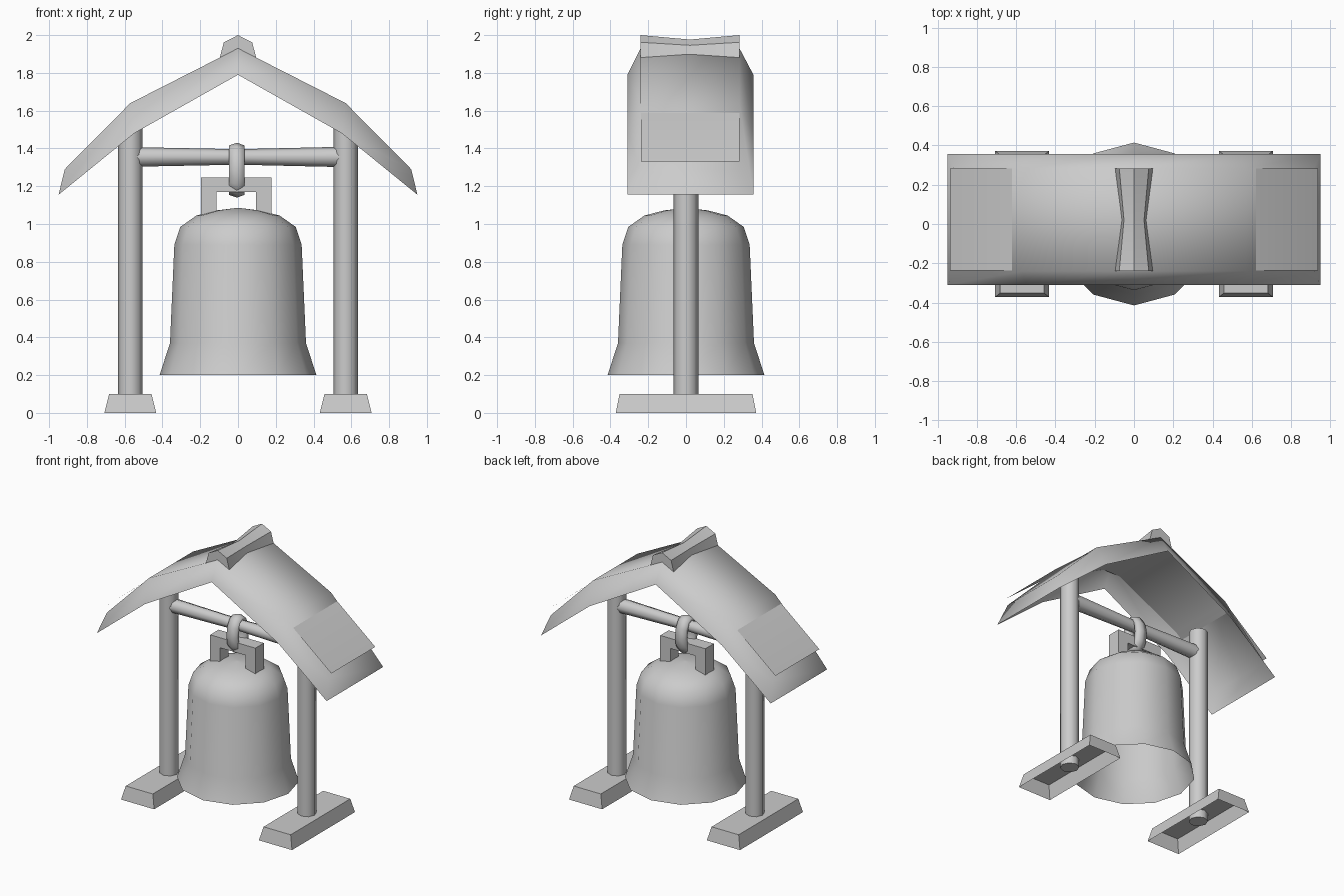
import bpy, math

cube = bpy.data.objects.get("Cube")
if cube:
    bpy.data.objects.remove(cube, do_unlink=True)

grey = bpy.data.materials.new("plain_grey")
grey.use_nodes = True
TONE = (0.6, 0.6, 0.6, 1)
grey.diffuse_color = TONE
grey.node_tree.nodes["Principled BSDF"].inputs["Base Color"].default_value = TONE


def make(name, verts, faces, angle=0):
    """Mesh object; edges sharper than the angle (degrees) stay crisp."""
    mesh = bpy.data.meshes.new(name)
    mesh.from_pydata(verts, [], faces)
    mesh.validate()
    mesh.materials.append(grey)
    obj = bpy.data.objects.new(name, mesh)
    bpy.context.collection.objects.link(obj)
    if angle:
        mesh.shade_smooth()
        mesh.set_sharp_from_angle(angle=math.radians(angle))
    return obj


def loft(name, rings, angle=0, closed=True, start=True, end=True, loop=False):
    """Skin a list of equal-length rings, with optional end caps."""
    n, m = len(rings[0]), len(rings)
    verts = [p for r in rings for p in r]
    faces = []
    for i in range(m if loop else m - 1):
        for j in range(n if closed else n - 1):
            a, b, k, l = i * n, (i + 1) % m * n, j, (j + 1) % n
            faces.append((a + k, a + l, b + l, b + k))
    if start and closed and not loop:
        faces.append(tuple(reversed(range(n))))
    if end and closed and not loop:
        faces.append(tuple(range((m - 1) * n, m * n)))
    return make(name, verts, faces, angle)


def circle(r, z, n, x=0, phase=0):
    return [(x + r * math.cos(math.tau * i / n + phase),
             r * math.sin(math.tau * i / n + phase), z) for i in range(n)]


def rect(x, hx, hy, z):
    return [(x - hx, -hy, z), (x + hx, -hy, z), (x + hx, hy, z), (x - hx, hy, z)]


def mirrored(half):
    """Profile listed from the centre outwards, completed on the -x side."""
    return [(-x, z) for x, z in reversed(half[1:])] + half


# Feet (hollow below) and posts
for side, label in ((1, "left"), (-1, "right")):
    x = side * 0.57
    loft(label + "_foot", [rect(x, 0.137, 0.372, 0), rect(x, 0.112, 0.352, 0.1)], start=False)
    loft(label + "_post", [circle(0.065, 0.04, 8, x), circle(0.065, 1.52, 8, x)], 50)

# Crossbeam, slightly waisted
beam = [[(x, r * math.cos(math.tau * i / 8), 1.355 + r * math.sin(math.tau * i / 8))
         for i in range(8)] for x, r in ((-0.56, 0.052), (0, 0.041), (0.56, 0.054))]
loft("crossbeam", beam, 50)

# Bell, hollow below, with a shallow pointed crown
profile = [(0.415, 0.2), (0.36, 0.37), (0.337, 0.89), (0.305, 0.985),
           (0.22, 1.045), (0.115, 1.072), (0.005, 1.085)]
loft("bell", [circle(r, z, 12, phase=math.pi / 2) for r, z in profile], 45, start=False)

# Bell handle: a squared arch
arch = [(-0.195, 1.04), (-0.195, 1.245), (0.178, 1.245), (0.178, 1.04),
        (0.095, 1.04), (0.095, 1.17), (-0.113, 1.17), (-0.113, 1.04)]
loft("bell_handle", [[(x, y, z) for x, z in arch] for y in (0.05, -0.05)])

# Hanging ring around the beam and the handle
rings = []
for i in range(12):
    a = math.tau * i / 12
    ring = []
    for j in range(6):
        b = math.tau * j / 6
        d = 0.028 * math.cos(b)
        ring.append((-0.006 + 0.048 * math.sin(b), 0.005 + (0.06 + d) * math.cos(a),
                     1.285 + (0.117 + d) * math.sin(a)))
    rings.append(ring)
loft("hanging_ring", rings, 75, loop=True)

# Roof shell: top surface with a flared skirt on all sides, open below
top = mirrored([(0, 1.93), (0.57, 1.64), (0.917, 1.29)])
hem = mirrored([(0, 1.79), (0.55, 1.48), (0.95, 1.155)])
rows = [[(x, y, z) for x, z in prof]
        for prof, y in ((hem, -0.31), (top, -0.24), (top, 0.283), (hem, 0.357))]
roof = loft("roof_shell", rows, closed=False)
verts = [v.co.copy() for v in roof.data.vertices]
faces = [tuple(p.vertices) for p in roof.data.polygons]
n = len(top)
faces += [(0, n, 2 * n, 3 * n), (4 * n - 1, 3 * n - 1, 2 * n - 1, n - 1)]
bpy.data.objects.remove(roof, do_unlink=True)
make("roof", verts, faces, 100)

# Thin covering sheet that lifts off towards the eaves
cover = mirrored([(0, 1.915), (0.57, 1.63), (0.937, 1.33)])
loft("roof_sheet", [[(x, y, z) for x, z in cover] for y in (-0.237, 0.283)], 100, closed=False)

# Ridge cap, pinched in the middle
cap = []
for y, w, h in ((-0.24, 1, 1), (0.02, 0.68, 0.8), (0.283, 1, 1)):
    half = [(0, 0.118), (0.075, 0.08), (0.096, 0)]
    cap.append([(x * w, y, 1.882 + z * h) for x, z in mirrored(half)])
loft("ridge_cap", cap, 40)
